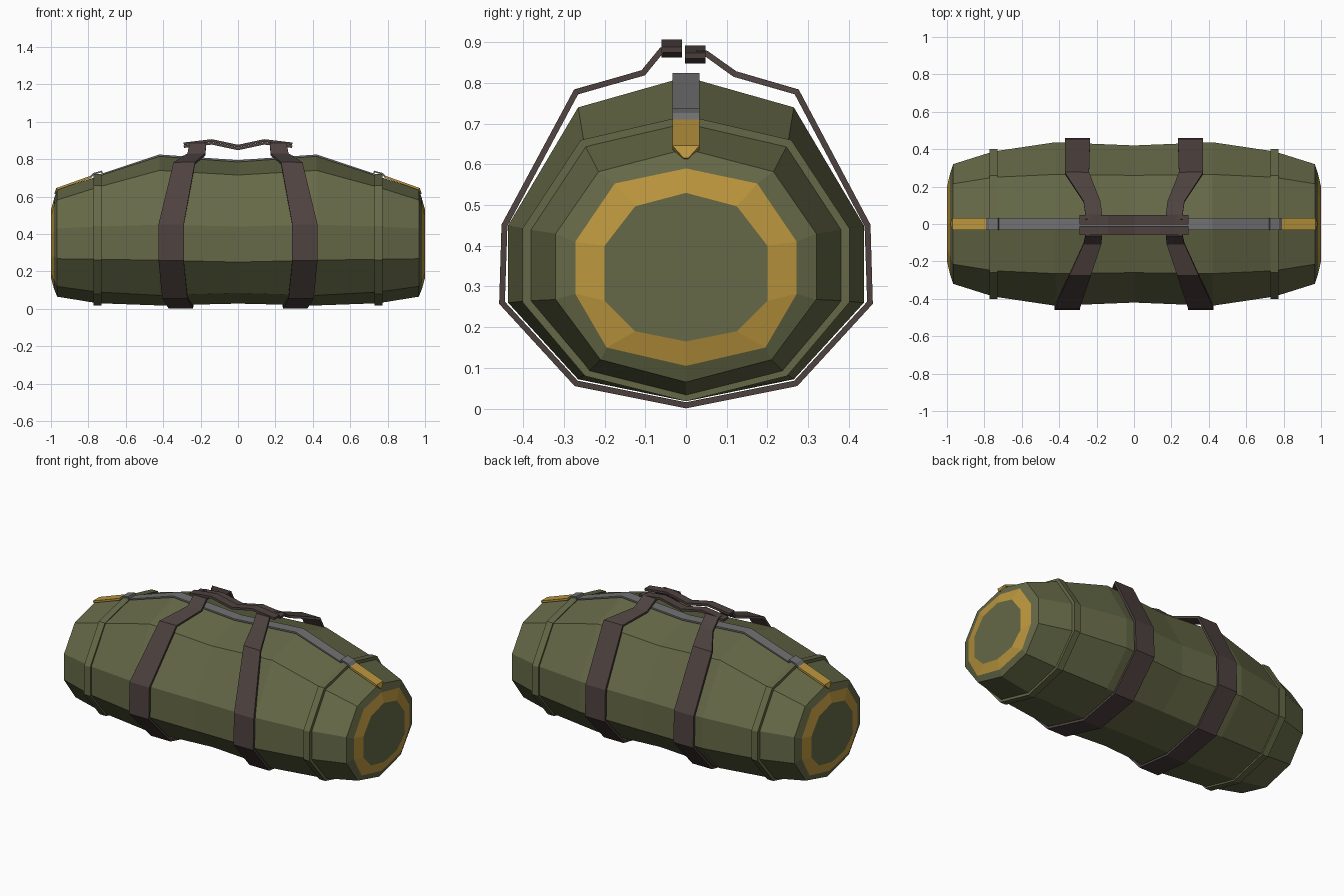
import bpy, bmesh

if "Cube" in bpy.data.objects:
    bpy.data.objects.remove(bpy.data.objects["Cube"])


def material(name, rgb):
    m = bpy.data.materials.new(name)
    m.diffuse_color = (*rgb, 1)
    m.use_nodes = True
    m.node_tree.nodes["Principled BSDF"].inputs["Base Color"].default_value = m.diffuse_color
    return m


GREEN = material("olive canvas", (0.130, 0.140, 0.062))
YELLOW = material("mustard trim", (0.50, 0.305, 0.048))
GREY = material("zip grey", (0.165, 0.165, 0.168))
BROWN = material("dark brown strap", (0.076, 0.054, 0.050))


def finish(name, bm, mats):
    bmesh.ops.recalc_face_normals(bm, faces=bm.faces)
    me = bpy.data.meshes.new(name)
    bm.to_mesh(me)
    bm.free()
    for m in mats:
        me.materials.append(m)
    ob = bpy.data.objects.new(name, me)
    bpy.context.collection.objects.link(ob)
    return ob


def closed(half):
    """Mirror a top-to-bottom half profile (y, z) into a ten-sided loop."""
    return half + [(-y, z) for y, z in reversed(half[1:-1])]


def loft(name, rings, mats, yellow_outside=None):
    bm = bmesh.new()
    loops = [[bm.verts.new((x, y, z)) for y, z in closed(h)] for x, h in rings]
    for a, b in zip(loops, loops[1:]):
        for i in range(len(a)):
            j = (i + 1) % len(a)
            f = bm.faces.new((a[i], a[j], b[j], b[i]))
            if yellow_outside and abs(f.calc_center_median().x) > yellow_outside:
                f.material_index = 1
    bm.faces.new(loops[0])
    bm.faces.new(loops[-1])
    return finish(name, bm, mats)


def ribbon(name, pairs, mat, thick, offset=0):
    """Flat band through pairs of edge points, thickened with solidify."""
    bm = bmesh.new()
    vs = [(bm.verts.new(a), bm.verts.new(b)) for a, b in pairs]
    for p, q in zip(vs, vs[1:]):
        bm.faces.new((p[0], p[1], q[1], q[0]))
    ob = finish(name, bm, [mat])
    mod = ob.modifiers.new("thickness", "SOLIDIFY")
    mod.thickness = thick
    mod.offset = offset
    return ob


# Bag body: ten-sided loft with stepped ends, yellow ring on each end
HALF = [
    (0.0, [(0, .785), (.26, .715), (.42, .44), (.42, .25), (.25, .085), (0, .028)]),
    (0.42, [(0, .815), (.265, .74), (.437, .45), (.437, .26), (.265, .072), (0, .018)]),
    (0.75, [(0, .708), (.25, .65), (.388, .44), (.388, .265), (.24, .09), (0, .03)]),
    (0.967, [(0, .638), (.215, .582), (.32, .43), (.32, .268), (.21, .12), (0, .065)]),
    (0.983, [(0, .59), (.175, .553), (.272, .41), (.272, .282), (.195, .15), (0, .105)]),
    (1.0, [(0, .53), (.125, .497), (.2, .4), (.2, .265), (.125, .19), (0, .165)]),
]
rings = [(-x, h) for x, h in reversed(HALF[1:])] + HALF
bag = loft("bag_body", rings, [GREEN, YELLOW], 0.985)
for f in bag.data.polygons:          # the end discs stay green
    if len(f.vertices) > 4:
        f.material_index = 0

# Seam bands near the ends
band = [(y * 1.035, .37 + (z - .37) * 1.035) for y, z in HALF[2][1]]
for s, side in ((-1, "left"), (1, "right")):
    loft("seam_band_" + side, [(s * .73, band), (s * .772, band)], [GREEN])

# Zip along the top, with yellow end tabs
W = .033
zip_half = [(.42, .82), (.725, .72), (.73, .734), (.772, .722), (.79, .704)]
zip_path = [(-x, z) for x, z in reversed(zip_half)] + [(0, .79)] + zip_half
ribbon("zip", [((x, -W, z), (x, W, z)) for x, z in zip_path], GREY, .01)
for s, side in ((-1, "left"), (1, "right")):
    tab = [(.785, .706, W), (.968, .641, W), (.976, .614, .006)]
    ribbon("zip_tab_" + side, [((s * x, -w, z), (s * x, w, z)) for x, z, w in tab],
           YELLOW, .012)

# Straps: wrap round the bag, slanting in towards the handles (y, z, x inner, x outer)
STRAP = [(-.035, .885, .17, .26), (-.06, .88, .17, .26), (-.105, .825, .175, .27),
         (-.27, .778, .23, .345), (-.446, .45, .29, .425), (-.452, .26, .29, .425),
         (-.27, .062, .27, .405), (0, .008, .24, .37), (.27, .062, .235, .37),
         (.452, .26, .235, .37), (.446, .45, .235, .37), (.272, .778, .24, .37),
         (.12, .822, .18, .27), (.05, .872, .17, .26), (.025, .874, .17, .26)]
for s, side in ((-1, "left"), (1, "right")):
    ribbon("strap_" + side, [((s * a, y, z), (s * b, y, z)) for y, z, a, b in STRAP],
           BROWN, .015)

# Two carry handles meeting over the zip
for name, y0, y1, dz in (("front", -.06, -.01, .012), ("back", -.002, .048, -.003)):
    path = [(-.29, .87), (-.14, .888), (0, .858), (.14, .888), (.29, .87)]
    ribbon("handle_" + name, [((x, y0, z + dz), (x, y1, z + dz)) for x, z in path],
           BROWN, .014)
